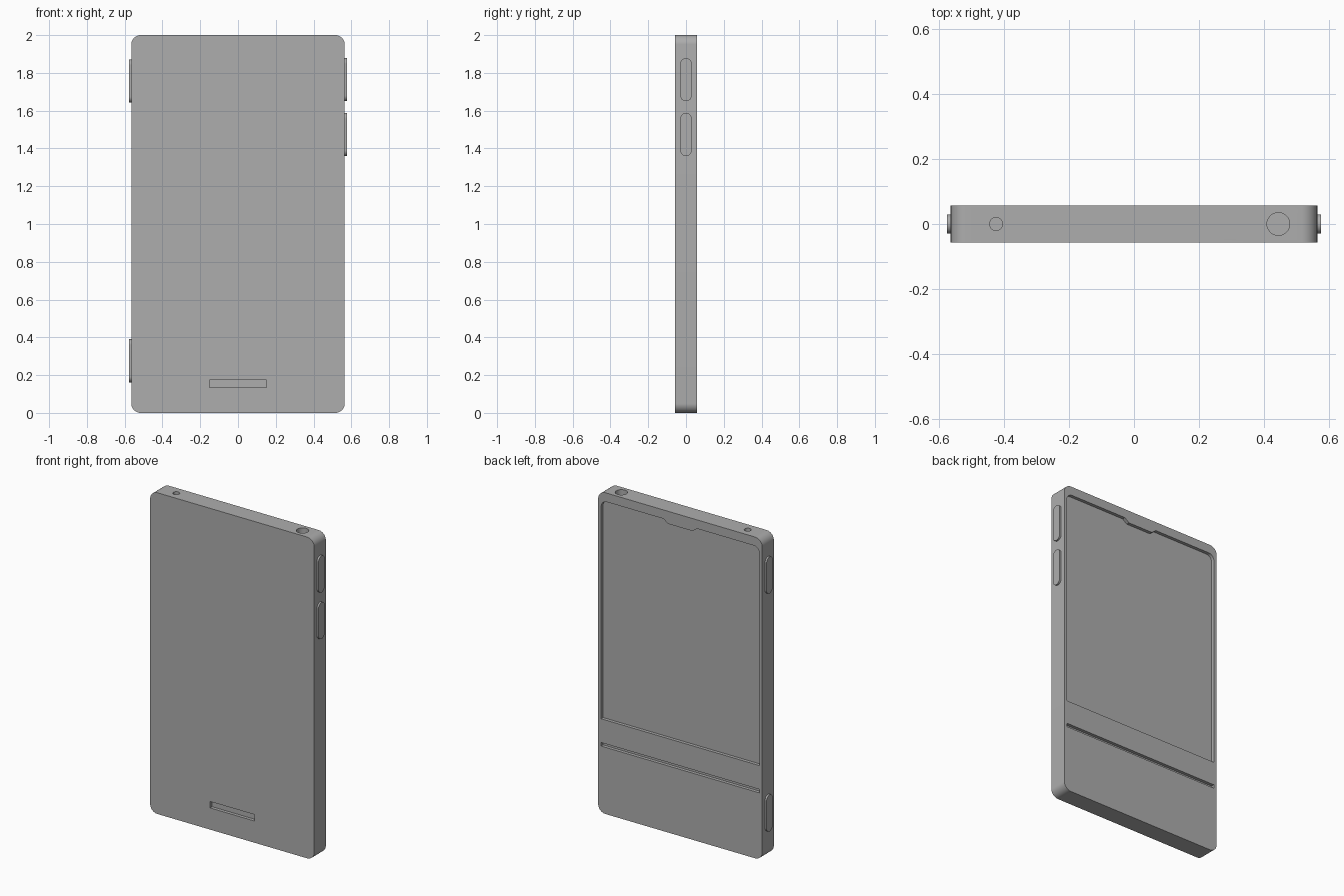
import bpy, bmesh, math
from mathutils import Vector

if "Cube" in bpy.data.objects:
    bpy.data.objects.remove(bpy.data.objects["Cube"])

W, T, H = 0.565, 0.057, 2.0      # half width, half thickness, height
DEPTH = 0.02                     # depth of engraved areas

grey = bpy.data.materials.new("plain_grey")
grey.use_nodes = True
grey.diffuse_color = (0.42, 0.42, 0.42, 1)
grey.node_tree.nodes["Principled BSDF"].inputs["Base Color"].default_value = (0.42, 0.42, 0.42, 1)


def rounded(corners, steps=12):
    """Turn (u, v, radius) corners into an outline with filleted corners."""
    out = []
    for i, (u, v, r) in enumerate(corners):
        p = Vector((u, v))
        if r == 0:
            out.append(p)
            continue
        a = (Vector(corners[i - 1][:2]) - p).normalized()
        b = (Vector(corners[(i + 1) % len(corners)][:2]) - p).normalized()
        centre = p + (a + b) * r
        for k in range(steps + 1):
            t = math.pi / 2 * k / steps
            out.append(centre - b * r * math.cos(t) - a * r * math.sin(t))
    return out


def rect(u0, u1, v0, v1, r=0):
    return rounded([(u0, v0, r), (u1, v0, r), (u1, v1, r), (u0, v1, r)])


def circle(u, v, r, n=32):
    return [Vector((u + r * math.cos(2 * math.pi * k / n),
                    v + r * math.sin(2 * math.pi * k / n))) for k in range(n)]


def prism(name, outline, axis, lo, hi):
    """Extrude an outline from lo to hi along x, y or z."""
    place = {"x": lambda p, d: (d, p.x, p.y),
             "y": lambda p, d: (p.x, d, p.y),
             "z": lambda p, d: (p.x, p.y, d)}[axis]
    bm = bmesh.new()
    low = [bm.verts.new(place(p, lo)) for p in outline]
    high = [bm.verts.new(place(p, hi)) for p in outline]
    bm.faces.new(low)
    bm.faces.new(high)
    for i in range(len(outline)):
        bm.faces.new((low[i - 1], low[i], high[i], high[i - 1]))
    bmesh.ops.recalc_face_normals(bm, faces=bm.faces)
    mesh = bpy.data.meshes.new(name)
    bm.to_mesh(mesh)
    bm.free()
    mesh.materials.append(grey)
    obj = bpy.data.objects.new(name, mesh)
    bpy.context.collection.objects.link(obj)
    return obj


def select(obj):
    bpy.ops.object.select_all(action="DESELECT")
    obj.select_set(True)
    bpy.context.view_layer.objects.active = obj


# Slab body with rounded corners
body = prism("body", rect(-W, W, 0, H, 0.05), "y", -T, T)

# Screen recess on the back, with a tapered tab hanging from its top edge
S, TOP, LOW = 0.545, 1.945, 0.585
screen = rounded([(-S, LOW, 0), (S, LOW, 0), (S, TOP, 0.04),
                  (0.115, TOP, 0), (0.085, TOP - 0.023, 0),
                  (-0.085, TOP - 0.023, 0), (-0.115, TOP, 0), (-S, TOP, 0.04)])

cutters = [
    prism("screen_cutter", screen, "y", T - DEPTH, T + 0.1),
    prism("back_groove_cutter", rect(-S, S, 0.415, 0.437), "y", T - DEPTH, T + 0.1),
    prism("front_slot_cutter", rect(-0.152, 0.152, 0.135, 0.175), "y", -T - 0.1, DEPTH - T),
    prism("large_socket_cutter", circle(0.445, 0, 0.035), "z", H - 0.1, H + 0.1),
    prism("small_socket_cutter", circle(-0.425, 0, 0.02), "z", H - 0.1, H + 0.1),
]
select(body)
for cutter in cutters:
    cutter.hide_render = True
    mod = body.modifiers.new(cutter.name, "BOOLEAN")
    mod.operation = "DIFFERENCE"
    mod.solver = "EXACT"
    mod.object = cutter
    bpy.ops.object.modifier_apply(modifier=mod.name)
    bpy.data.objects.remove(cutter)

# Pill-shaped side buttons: name, side, bottom height
parts = [body]
for name, side, z in [("left_upper_button", 1, 1.65), ("left_lower_button", 1, 1.36),
                      ("right_upper_button", -1, 1.643), ("right_lower_button", -1, 0.162)]:
    inner, outer = sorted((side * (W - 0.01), side * (W + 0.011)))
    parts.append(prism(name, rect(-0.03, 0.03, z, z + 0.228, 0.0299), "x", inner, outer))

for part in parts:
    select(part)
    bpy.ops.object.shade_smooth_by_angle(angle=math.radians(30))
